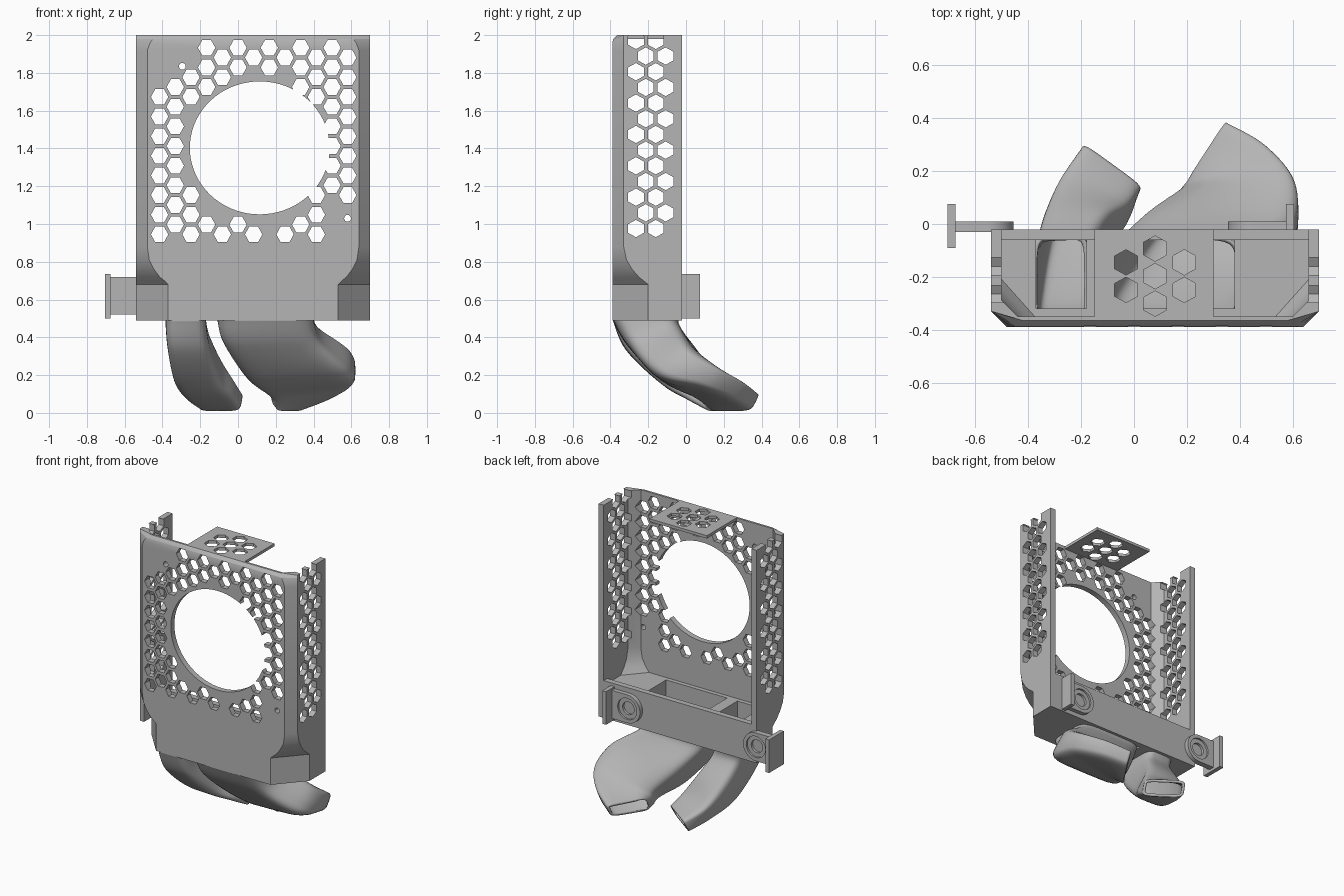
import bpy, bmesh, math
from mathutils import Vector

if "Cube" in bpy.data.objects:
    bpy.data.objects.remove(bpy.data.objects["Cube"])

grey = bpy.data.materials.new("plain grey")
grey.use_nodes = True
grey.diffuse_color = (0.46, 0.46, 0.46, 1)
grey.node_tree.nodes["Principled BSDF"].inputs["Base Color"].default_value = grey.diffuse_color


def finish(name, bm):
    bmesh.ops.recalc_face_normals(bm, faces=bm.faces)
    mesh = bpy.data.meshes.new(name)
    bm.to_mesh(mesh)
    bm.free()
    obj = bpy.data.objects.new(name, mesh)
    bpy.context.collection.objects.link(obj)
    mesh.materials.append(grey)
    return obj


def activate(obj):
    bpy.ops.object.select_all(action='DESELECT')
    obj.select_set(True)
    bpy.context.view_layer.objects.active = obj


def cut(obj, cutter):
    mod = obj.modifiers.new("cut", 'BOOLEAN')
    mod.operation, mod.solver, mod.object = 'DIFFERENCE', 'EXACT', cutter
    activate(obj)
    bpy.ops.object.modifier_apply(modifier=mod.name)
    bpy.data.objects.remove(cutter)


def smooth(obj, angle=35):
    activate(obj)
    bpy.ops.object.shade_smooth_by_angle(angle=math.radians(angle))


def loft(bm, rings, caps=True):
    loops = [[bm.verts.new(p) for p in ring] for ring in rings]
    n = len(loops[0])
    for a, b in zip(loops, loops[1:]):
        for i in range(n):
            bm.faces.new((a[i], a[(i + 1) % n], b[(i + 1) % n], b[i]))
    if caps:
        bm.faces.new(loops[0])
        bm.faces.new(loops[-1])


def prism(bm, axis, centre, radii, lo, hi, sides=6, turn=0):
    """Regular prism along an axis; centre is given in the other two axes."""
    def place(k, d):
        a = turn + math.tau * k / sides
        p = [centre[0] + radii[0] * math.cos(a), centre[1] + radii[1] * math.sin(a)]
        p.insert("xyz".index(axis), d)
        return p
    loft(bm, [[place(k, d) for k in range(sides)] for d in (lo, hi)])


def box(bm, lo, hi):
    (x0, y0, z0), (x1, y1, z1) = lo, hi
    loft(bm, [[(x0, y0, z), (x1, y0, z), (x1, y1, z), (x0, y1, z)] for z in (z0, z1)])


def make_box(name, lo, hi):
    bm = bmesh.new()
    box(bm, lo, hi)
    return finish(name, bm)


def shell(name, x0, x1, front, back, levels):
    """Plan outline with chamfered front corners that change with height."""
    bm = bmesh.new()
    rings = []
    for z, cx, cy, lean in levels:
        f = front + lean
        rings.append([(x0, back, z), (x0, front + cy, z), (x0 + cx, f, z),
                      (x1 - cx, f, z), (x1, front + cy, z), (x1, back, z)])
    loft(bm, rings)
    return finish(name, bm)


# Housing: open-backed shell with flared lower corners
flare = [(.70, .15, .165, 0), (.72, .125, .14, 0), (.76, .095, .105, 0),
         (.81, .07, .075, 0), (.88, .06, .06, 0)]
housing = shell("housing", -.54, .70, -.39, -.02,
                [(.49, .17, .19, 0), (.68, .17, .19, 0)] + flare +
                [(1.92, .06, .06, 0), (1.96, .075, .06, 0), (1.98, .09, .06, .005),
                 (2, .12, .06, .025)])
cut(housing, shell("inner_cutter", -.50, .66, -.35, .2,
                   flare[1:] + [(2.1, .06, .06, 0)]))

# Duct inlets through the floor
for x0, x1 in ((-.37, -.18), (-.10, .38)):
    cut(housing, make_box("inlet_cutter", (x0, -.32, .4), (x1, -.06, .9)))

# Fan opening and small pin holes
FX, FZ = .115, 1.403
bm = bmesh.new()
prism(bm, "y", (FX, FZ), (.37, .352), -.6, -.2, 72)
for c in ((-.295, 1.835), (.58, 1.03)):
    prism(bm, "y", c, (.018, .018), -.6, -.2, 16)
cut(housing, finish("fan_cutter", bm))

# Honeycomb vents around the fan opening
bm = bmesh.new()
for i in range(13):
    for j in range(10):
        x = -.415 + .083 * i
        z = .945 + .104 * j + (.052 if i % 2 else 0)
        away = math.hypot(x - FX, z - FZ)
        angle = math.degrees(math.atan2(z - FZ, x - FX))
        limit = .36 if -40 < angle < 70 else .42
        low_corner = i > 10 and z < 1.14
        high_corner = x - z < -2.11
        if away > limit and not low_corner and not high_corner:
            prism(bm, "y", (x, z), (.046, .048), -.6, -.28)
cut(housing, finish("front_vent_cutter", bm))

# Honeycomb vents through both side walls
bm = bmesh.new()
for k in range(13):
    for y in (-.265, -.16):
        prism(bm, "x", (y + (.052 if k % 2 else 0), .976 + .083 * k),
              (.048, .046), -.7, .9, turn=math.pi / 2)
cut(housing, finish("side_vent_cutter", bm))
smooth(housing, 20)

make_box("back_wall", (-.50, -.06, .70), (.66, -.02, .755))

# Vented plate at the top
plate = make_box("top_plate", (-.15, -.362, 1.98), (.30, -.02, 2))
bm = bmesh.new()
for dx in (-1, 0, 1):
    for dy in ((-.5, .5) if dx else (-1, 0, 1)):
        prism(bm, "z", (.08 + .11 * dx, -.197 + .104 * dy), (.05, .048),
              1.9, 2.1, turn=math.pi / 2)
cut(plate, finish("plate_cutter", bm))

# Mounting lugs: round eye, arm and end flange
for side, cx, front in (("left", .455, -.03), ("right", -.555, -.09)):
    s = 1 if side == "left" else -1
    bm = bmesh.new()
    prism(bm, "y", (cx, .62), (.10, .10), -.03, .01, 40)
    eye = finish(side + "_lug_eye", bm)
    tip = cx + s * .13
    arm = make_box(side + "_lug_arm", (min(cx, tip), -.03, .52), (max(cx, tip), .01, .72))
    mod = eye.modifiers.new("join", 'BOOLEAN')
    mod.operation, mod.solver, mod.object = 'UNION', 'EXACT', arm
    activate(eye)
    bpy.ops.object.modifier_apply(modifier=mod.name)
    bpy.data.objects.remove(arm)
    for r, depth in ((.075, -.003), (.045, -.02)):
        bm = bmesh.new()
        prism(bm, "y", (cx, .62), (r, r), depth, .1, 32)
        cut(eye, finish("screw_cutter", bm))
    smooth(eye)
    edge = sorted((cx + s * .12, cx + s * .15))
    make_box(side + "_lug_flange", (edge[0], front, .50), (edge[1], .075, .735))


def spline(p, i, t):
    a, b, c, d = (p[max(0, min(len(p) - 1, i + k))] for k in (-1, 0, 1, 2))
    return .5 * (2 * b + (c - a) * t + (2 * a - 5 * b + 4 * c - d) * t * t
                 + (3 * b - a - 3 * c + d) * t ** 3)


def duct(name, stations):
    """Sweep a rounded slot; each station has two side points and a half depth."""
    tracks = [[Vector(s[k]) for s in stations] for k in range(3)]
    steps = [(i, t / 8) for i in range(len(stations) - 1) for t in range(8)]
    steps.append((len(stations) - 2, 1))
    rings = []
    for i, t in steps:
        left, right, depth = (spline(p, i, t) for p in tracks)
        ring = []
        for k in range(32):
            c, s = math.cos(math.tau * k / 32), math.sin(math.tau * k / 32)
            u = math.copysign(abs(c) ** .4, c)
            v = math.copysign(abs(s) ** .4, s)
            ring.append((left + right) / 2 + (right - left) / 2 * u + depth * v)
        rings.append(ring)
    bm = bmesh.new()
    loft(bm, rings, caps=False)
    obj = finish(name, bm)
    mod = obj.modifiers.new("wall", 'SOLIDIFY')
    mod.thickness, mod.offset = .018, -1
    smooth(obj, 40)


# Wide and narrow air ducts curving down and back
duct("wide_duct", [
    ((-.11, -.215, .495), (.40, -.215, .495), (0, .175, 0)),
    ((-.08, -.17, .40), (.44, -.17, .41), (0, .14, .05)),
    ((.04, -.02, .24), (.60, -.06, .27), (0, .09, .085)),
    ((.16, .09, .13), (.61, .13, .19), (0, .05, .06)),
    ((.18, .12, .085), (.50, .28, .12), (0, .03, .055)),
    ((.20, .14, .06), (.35, .37, .06), (0, .025, .05))])
duct("narrow_duct", [
    ((-.385, -.215, .495), (-.17, -.215, .495), (0, .175, 0)),
    ((-.375, -.18, .38), (-.15, -.17, .38), (0, .14, .05)),
    ((-.34, -.02, .22), (-.09, -.04, .23), (0, .09, .08)),
    ((-.28, .14, .12), (-.02, .04, .13), (0, .05, .06)),
    ((-.20, .28, .06), (.02, .12, .06), (.01, .025, .05))])
